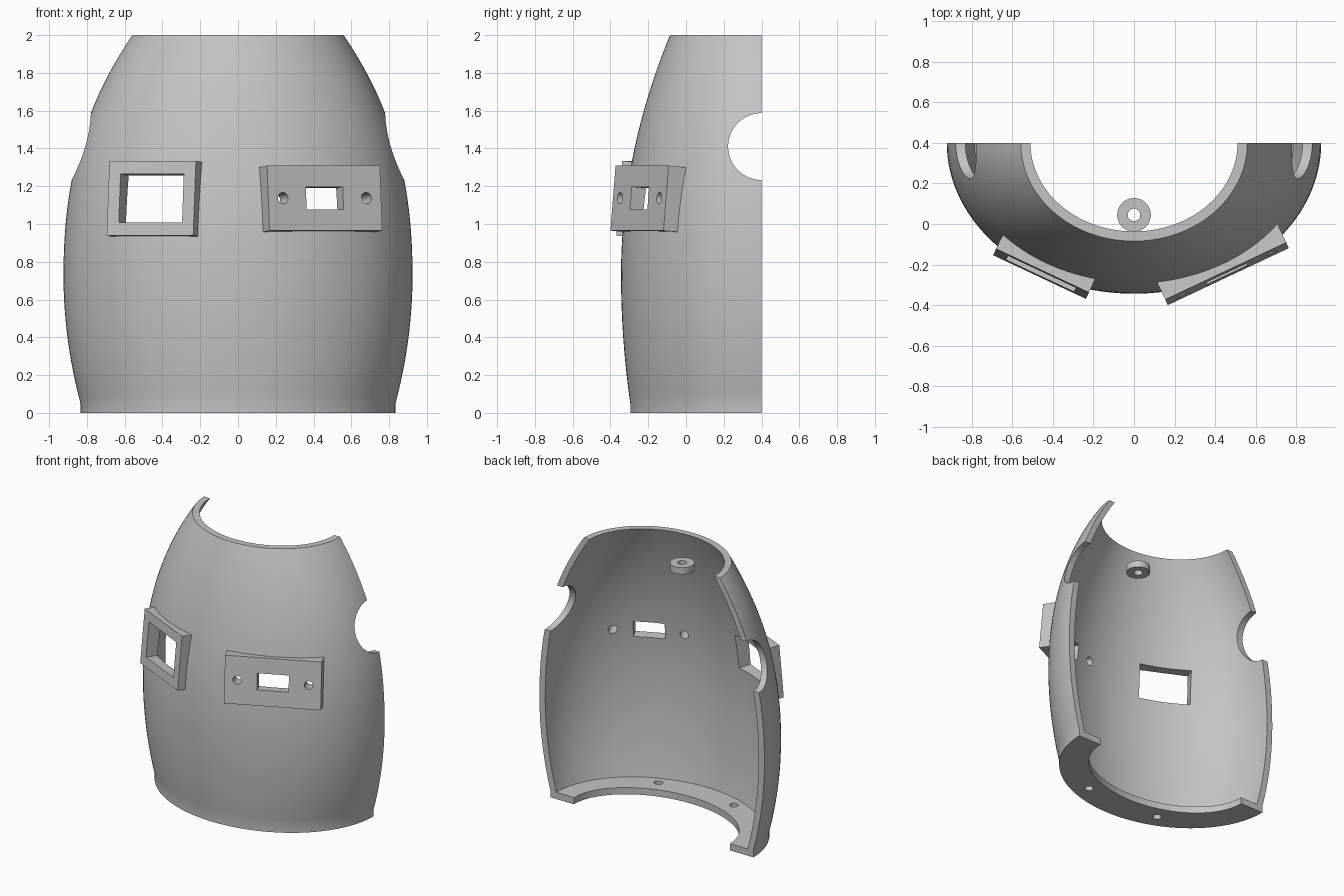
import bpy, bmesh
from math import sin, cos, pi, radians
from mathutils import Matrix, Vector

if "Cube" in bpy.data.objects:
    bpy.data.objects.remove(bpy.data.objects["Cube"])

BACK = 0.4      # plane where the half shell is cut open
WALL = 0.048
FLANGE = 0.05

grey = bpy.data.materials.new("plain grey")
grey.use_nodes = True
grey.diffuse_color = (0.55, 0.55, 0.55, 1)
grey.node_tree.nodes["Principled BSDF"].inputs["Base Color"].default_value = (0.55, 0.55, 0.55, 1)


def to_object(bm, name):
    bmesh.ops.recalc_face_normals(bm, faces=bm.faces[:])
    mesh = bpy.data.meshes.new(name)
    bm.to_mesh(mesh)
    bm.free()
    mesh.materials.append(grey)
    ob = bpy.data.objects.new(name, mesh)
    bpy.context.collection.objects.link(ob)
    return ob


def barrel(z):
    """Half width and depth of the outer skin at height z."""
    d = max(z, FLANGE) - 0.73
    if d < 0:
        return 0.924 - 0.195 * d * d, 0.744 - 0.106 * d * d
    return 0.924 - 0.1366 * d**2 - 0.0706 * d**3, 0.744 - 0.157 * d**2 - 0.003 * d**3


def half_loft(name, sections, extend=0.0, steps=72):
    """Solid through half-ellipse sections (z, half width, depth)."""
    bm = bmesh.new()
    rings = []
    for z, w, d in sections:
        pts = [(w * cos(pi * i / steps), BACK - d * sin(pi * i / steps)) for i in range(steps + 1)]
        if extend:
            pts = [(w, BACK + extend)] + pts + [(-w, BACK + extend)]
        rings.append([bm.verts.new((x, y, z)) for x, y in pts])
    n = len(rings[0])
    for a, b in zip(rings, rings[1:]):
        for i in range(n):
            j = (i + 1) % n
            bm.faces.new((a[i], a[j], b[j], b[i]))
    bm.faces.new(rings[0])
    bm.faces.new(rings[-1])
    return to_object(bm, name)


def box(name, size, matrix):
    bm = bmesh.new()
    bmesh.ops.create_cube(bm, size=1, matrix=matrix @ Matrix.Diagonal((*size, 1)))
    return to_object(bm, name)


def cylinder(name, radius, depth, matrix, segments=32):
    bm = bmesh.new()
    bmesh.ops.create_cone(bm, cap_ends=True, segments=segments, radius1=radius,
                          radius2=radius, depth=depth, matrix=matrix)
    return to_object(bm, name)


def combine(target, tool, operation):
    """Apply a boolean to target and discard the tool."""
    mod = target.modifiers.new(operation, 'BOOLEAN')
    mod.operation = operation
    mod.solver = 'EXACT'
    mod.object = tool
    bpy.context.view_layer.update()
    deps = bpy.context.evaluated_depsgraph_get()
    mesh = bpy.data.meshes.new_from_object(target.evaluated_get(deps))
    target.modifiers.clear()
    target.data = mesh
    bpy.data.objects.remove(tool)


def mount(side):
    """Frame on the shell front: local -y points outward, origin on the face."""
    return (Matrix.Translation((side * 0.459, -0.246, 1.137))
            @ Matrix.Rotation(side * radians(25.2), 4, 'Z')
            @ Matrix.Rotation(radians(-5), 4, 'X'))


def shift(x, y, z):
    return Matrix.Translation((x, y, z))


# Curved outer body
rows = 36
levels = [0] + [FLANGE + (2 - FLANGE) * i / rows for i in range(rows + 1)]
shell = half_loft("front_shell", [(z, *barrel(z)) for z in levels])

# Mounting blocks on the front, sunk into the wall
LEFT, RIGHT = mount(1), mount(-1)
sink = 0.15
combine(shell, box("port_block", (0.66, sink, 0.345), LEFT @ shift(0, sink / 2, 0)), 'UNION')
combine(shell, box("window_frame", (0.506, sink, 0.397), RIGHT @ shift(0, sink / 2, 0)), 'UNION')

# Hollow interior, leaving a flange at the base
inner = []
for i in range(rows + 2):
    z = FLANGE + (2 - FLANGE) * i / rows
    w, d = barrel(z)
    inner.append((z, w - WALL, d - WALL))
combine(shell, half_loft("cavity", inner, extend=0.2), 'DIFFERENCE')
combine(shell, half_loft("flange_opening", [(-0.1, 0.64, 0.46), (0.12, 0.64, 0.46)], extend=0.2),
        'DIFFERENCE')

# Openings and screw holes through the blocks
combine(shell, box("port_cut", (0.216, 0.7, 0.12), LEFT), 'DIFFERENCE')
combine(shell, box("window_cut", (0.37, 0.7, 0.257), RIGHT), 'DIFFERENCE')
for side in (-1, 1):
    through = LEFT @ shift(side * 0.244, 0, 0) @ Matrix.Rotation(pi / 2, 4, 'X')
    combine(shell, cylinder("screw_cut", 0.03, 0.7, through), 'DIFFERENCE')

# Round side notches and flange bolt holes
notch = shift(0, BACK, 1.41) @ Matrix.Rotation(pi / 2, 4, 'Y')
combine(shell, cylinder("notch_cut", 0.177, 3, notch, 64), 'DIFFERENCE')
for side in (-1, 1):
    combine(shell, cylinder("bolt_cut", 0.03, 0.3, shift(side * 0.31, BACK - 0.52, 0)), 'DIFFERENCE')

# Small washer inside near the top
spot = shift(0, 0.045, 1.805)
washer = cylinder("inner_washer", 0.083, 0.05, spot, 48)
combine(washer, cylinder("washer_cut", 0.031, 0.2, spot), 'DIFFERENCE')

# Smooth curved skin, crisp edges
bpy.ops.object.select_all(action='DESELECT')
for ob in (shell, washer):
    ob.select_set(True)
bpy.context.view_layer.objects.active = shell
bpy.ops.object.shade_smooth_by_angle(angle=radians(25))
